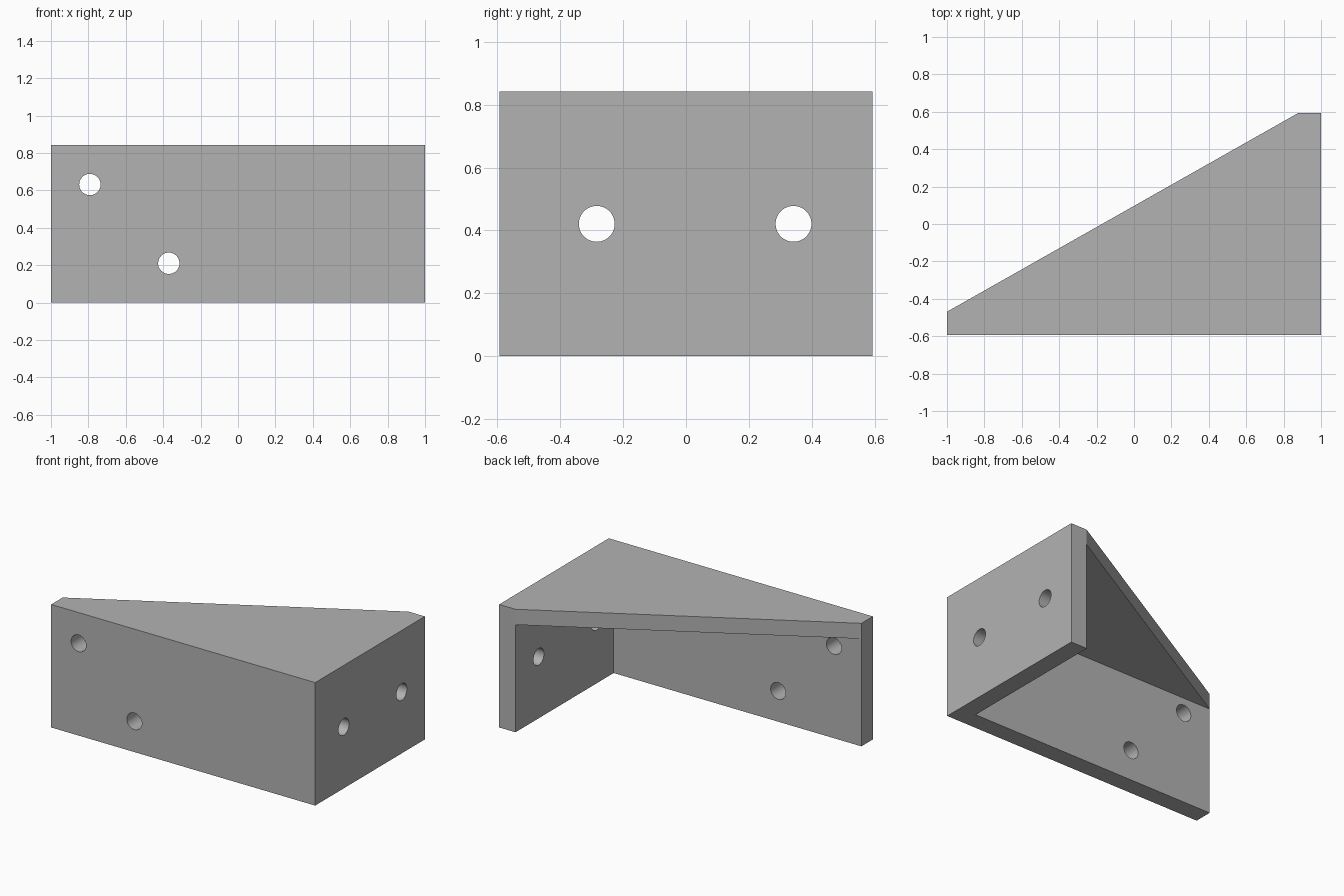
import bpy, bmesh, math
from mathutils import Vector

cube = bpy.data.objects.get("Cube")
if cube:
    bpy.data.objects.remove(cube, do_unlink=True)

HALF_Y, HEIGHT = 0.593, 0.842
WALL, PLATE, HOLE_R = 0.124, 0.106, 0.057

grey = bpy.data.materials.new("plain grey")
grey.use_nodes = True
colour = (0.45, 0.45, 0.45, 1)
grey.diffuse_color = colour
grey.node_tree.nodes["Principled BSDF"].inputs["Base Color"].default_value = colour


def prism(name, outline, z0, z1):
    """Extrude a plan outline from z0 up to z1."""
    bm = bmesh.new()
    face = bm.faces.new([bm.verts.new((x, y, z0)) for x, y in outline])
    top = bmesh.ops.extrude_face_region(bm, geom=[face])
    verts = [v for v in top["geom"] if isinstance(v, bmesh.types.BMVert)]
    bmesh.ops.translate(bm, verts=verts, vec=(0, 0, z1 - z0))
    bmesh.ops.recalc_face_normals(bm, faces=bm.faces)
    mesh = bpy.data.meshes.new(name)
    bm.to_mesh(mesh)
    bm.free()
    obj = bpy.data.objects.new(name, mesh)
    bpy.context.collection.objects.link(obj)
    mesh.materials.append(grey)
    return obj


def cut(target, cutter):
    """Subtract the cutter, apply the result and discard the cutter."""
    cutter.hide_render = True
    mod = target.modifiers.new("cut", 'BOOLEAN')
    mod.operation, mod.solver, mod.object = 'DIFFERENCE', 'EXACT', cutter
    bpy.context.view_layer.objects.active = target
    bpy.ops.object.modifier_apply(modifier=mod.name)
    bpy.data.objects.remove(cutter, do_unlink=True)


def drill(target, centre, axis):
    """Drill a round hole through a wall."""
    turn = Vector((0, 0, 1)).rotation_difference(Vector(axis)).to_euler()
    bpy.ops.mesh.primitive_cylinder_add(vertices=48, radius=HOLE_R, depth=0.5,
                                        location=centre, rotation=turn)
    tool = bpy.context.object
    tool.data.materials.append(grey)
    cut(target, tool)


# Solid wedge with a slanted back
bracket = prism("corner_bracket",
                [(-1, -HALF_Y), (1, -HALF_Y), (1, HALF_Y),
                 (0.877, HALF_Y), (-1, -0.469)], 0, HEIGHT)

# Hollow behind the two walls and under the top plate
inner_x, inner_y = 1 - WALL, WALL - HALF_Y
cut(bracket, prism("hollow_cutter",
                   [(-2, inner_y), (inner_x, inner_y), (inner_x, 2), (-2, 2)],
                   -1, HEIGHT - PLATE))

# Screw holes: two in the front wall, two in the side wall
for x, share in ((-0.792, 0.75), (-0.37, 0.25)):
    drill(bracket, (x, -HALF_Y, HEIGHT * share), (0, 1, 0))
for y in (-0.284, 0.342):
    drill(bracket, (1, y, HEIGHT / 2), (1, 0, 0))

# Smooth bores, crisp edges
bpy.ops.object.select_all(action='DESELECT')
bracket.select_set(True)
bpy.context.view_layer.objects.active = bracket
bpy.ops.object.shade_smooth_by_angle(angle=math.radians(20))
